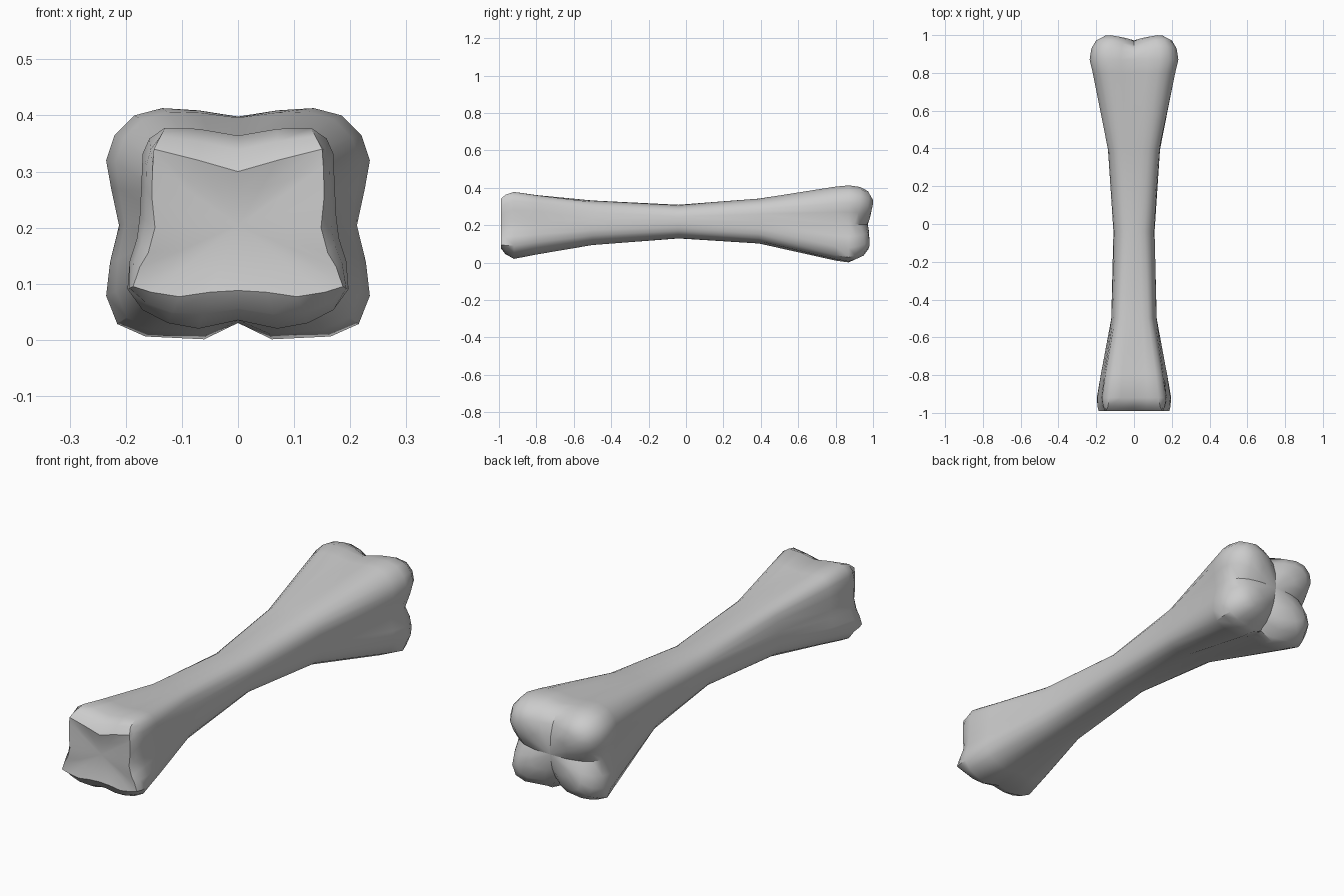
import bpy, bmesh, math
from mathutils import Vector

default = bpy.data.objects.get("Cube")
if default:
    bpy.data.objects.remove(default, do_unlink=True)

# Half cross-sections (x, z), running from the top centre to the bottom centre
KNUCKLE = [(0, .398), (.07, .409), (.135, .413), (.185, .4), (.22, .365), (.235, .32), (.226, .27),
           (.212, .205), (.228, .14), (.235, .08), (.215, .03), (.165, .008), (.06, .003), (0, .032)]
HEEL = [(0, .362), (.07, .374), (.13, .376), (.158, .357), (.17, .33), (.172, .28), (.175, .22),
        (.18, .18), (.193, .14), (.197, .09), (.17, .053), (.125, .03), (.07, .02), (0, .035)]
HEEL_FACE = [(0, .3), (.07, .32), (.15, .34), (.152, .31), (.153, .28), (.153, .25), (.148, .2),
             (.16, .155), (.175, .13), (.187, .095), (.155, .085), (.105, .077), (.05, .085), (0, .088)]


def ring(half):
    """Mirror a half section into a closed ring."""
    return half + [(-x, z) for x, z in half[-2:0:-1]]


def section(half, y, width, low, high, lobed):
    """Blend an ellipse with a lobed section, fitted to the given size."""
    wide = max(x for x, z in half)
    bottom, top = min(z for x, z in half), max(z for x, z in half)
    points = []
    for x, z in ring(half):
        u, v = x / wide, 2 * (z - bottom) / (top - bottom) - 1
        angle = math.atan2(v, u)
        u = u * lobed + math.cos(angle) * (1 - lobed)
        v = v * lobed + math.sin(angle) * (1 - lobed)
        points.append(Vector((u * width, y, (low + high) / 2 + v * (high - low) / 2)))
    return points


def knuckle_cap(scale, y, bump):
    """Shrunken ring whose four corners bulge backwards."""
    points = []
    for x, z in ring(KNUCKLE):
        u, v = x / .235, (z - .205) / .208
        lobe = abs(math.sin(2 * math.atan2(v, u)))
        depth = y + bump * lobe - .035 * max(0, -v) * scale
        points.append(Vector((x * scale, depth, .205 + (z - .205) * scale)))
    return points


# Rings from the front face to the back knuckles
face = [Vector((x, -.99, z)) for x, z in ring(HEEL_FACE)]
rim = section(HEEL, -.92, .197, .02, .378, 1)
rings = [
    [Vector((p.x * .6, -.98, .2 + (p.z - .2) * .6)) for p in face],
    face,
    [a.lerp(b, .6) + Vector((0, -.018, 0)) for a, b in zip(face, rim)],
    rim,
    section(HEEL, -.8, .18, .042, .364, .85),
    section(HEEL, -.5, .125, .09, .336, .4),
    section(KNUCKLE, -.04, .11, .128, .31, .1),
    section(KNUCKLE, .39, .143, .1, .346, .4),
    section(KNUCKLE, .8, .221, .01, .409, .9),
    section(KNUCKLE, .87, .235, .001, .413, 1),
    knuckle_cap(.96, .9, .035),
    knuckle_cap(.85, .93, .05),
    knuckle_cap(.67, .953, .047),
    knuckle_cap(.4, .968, .022),
]

# Loft the rings and close both ends
bm = bmesh.new()
loops = [[bm.verts.new(p) for p in points] for points in rings]
count = len(loops[0])
for a, b in zip(loops, loops[1:]):
    for i in range(count):
        j = (i + 1) % count
        bm.faces.new((a[i], a[j], b[j], b[i]))
for loop, y in ((loops[0], -.975), (loops[-1], .972)):
    tip = bm.verts.new((0, y, .205))
    for i in range(count):
        bm.faces.new((loop[i], loop[(i + 1) % count], tip))
bmesh.ops.recalc_face_normals(bm, faces=bm.faces)
mesh = bpy.data.meshes.new("bone")
bm.to_mesh(mesh)
bm.free()

bone = bpy.data.objects.new("bone", mesh)
bpy.context.collection.objects.link(bone)

# Single plain grey
grey = bpy.data.materials.new("bone_grey")
grey.use_nodes = True
colour = (.6, .6, .6, 1)
grey.diffuse_color = colour
grey.node_tree.nodes["Principled BSDF"].inputs["Base Color"].default_value = colour
mesh.materials.append(grey)

# Smooth shading with crisp edges at the front rim
bpy.ops.object.select_all(action="DESELECT")
bone.select_set(True)
bpy.context.view_layer.objects.active = bone
bpy.ops.object.shade_smooth_by_angle(angle=math.radians(40))
